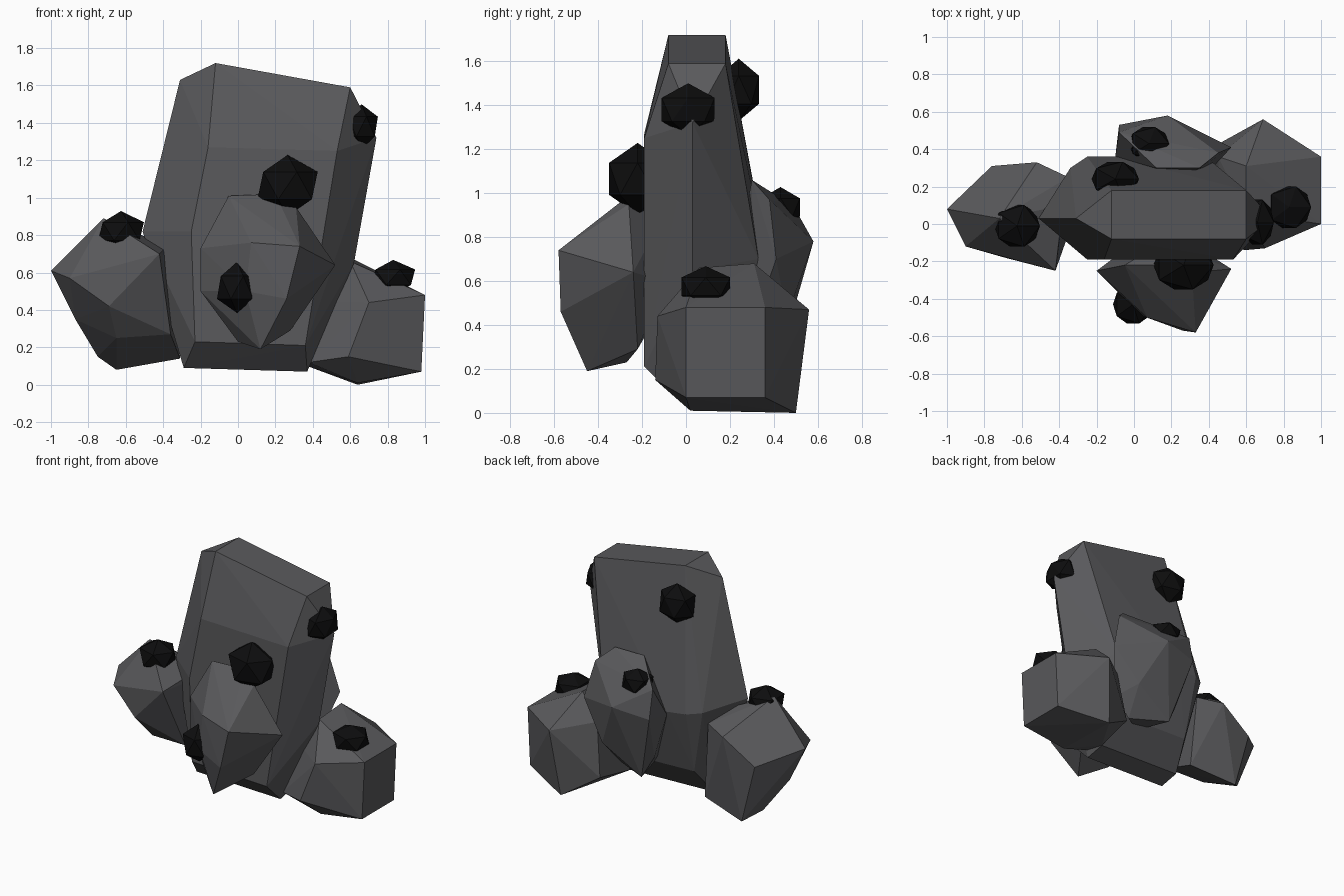
import bpy, bmesh
from mathutils import Matrix, Vector


def material(name, c):
    m = bpy.data.materials.new(name)
    m.diffuse_color = (c, c, c * 1.06, 1)
    return m


stone = material("stone", 0.1)
coal = material("coal", 0.004)


def finish(name, bm, mat):
    bmesh.ops.recalc_face_normals(bm, faces=bm.faces)
    me = bpy.data.meshes.new(name)
    bm.to_mesh(me)
    bm.free()
    me.materials.append(mat)
    bpy.context.collection.objects.link(bpy.data.objects.new(name, me))


def rock(name, corners):
    """Faceted boulder: convex hull of a few corner points."""
    bm = bmesh.new()
    for c in corners:
        bm.verts.new(c)
    res = bmesh.ops.convex_hull(bm, input=bm.verts)
    loose = {g for g in res["geom_interior"] + res["geom_unused"]
             if isinstance(g, bmesh.types.BMVert)}
    bmesh.ops.delete(bm, geom=list(loose), context='VERTS')
    finish(name, bm, stone)


def nodule(name, center, radii):
    """Small dark low-poly lump set into the rock."""
    bm = bmesh.new()
    bmesh.ops.create_icosphere(
        bm, subdivisions=1, radius=1.09,
        matrix=Matrix.Translation(Vector(center)) @ Matrix.Diagonal((*radii, 1)))
    finish(name, bm, coal)


# Tall central slab
rock("main_slab", [
    (-.12, -.08, 1.72), (-.12, .18, 1.72), (.6, -.08, 1.59), (.6, .18, 1.59),
    (-.31, .03, 1.63), (.74, .03, 1.32), (-.16, -.19, 1.27), (.53, -.19, 1.25),
    (-.25, -.19, .82), (.42, -.19, .68), (-.23, -.19, .23), (.36, -.19, .21),
    (-.51, .03, .82), (.62, .03, .65), (-.25, .36, .76), (-.1, .36, .74),
    (.42, .33, .7), (-.34, .3, .77), (-.24, .25, .31), (.36, .25, .29),
    (-.29, -.05, .09), (.37, -.05, .07), (-.29, .1, .12), (.37, .1, .1)])

# Left boulder, leaning forward
rock("left_boulder", [
    (-1, .08, .61), (-.9, -.12, .57), (-.69, -.18, .42), (-.42, -.25, .7),
    (-.72, .03, .89), (-.38, .1, .74), (-.76, .31, .5), (-.52, .33, .66),
    (-.35, .25, .68), (-.87, .07, .35), (-.65, -.04, .25), (-.36, -.08, .27),
    (-.65, .3, .08), (-.75, .2, .15), (-.31, .23, .14)])

# Right boulder
rock("right_boulder", [
    (1, 0, .48), (1, .36, .48), (.98, .36, .07), (.98, 0, .07),
    (.7, -.13, .44), (.59, -.14, .15), (.46, .04, .45), (.38, -.04, .12),
    (.69, .56, .47), (.64, .5, 0), (.64, .02, .01), (.6, .06, .66),
    (.6, .31, .68), (.37, .1, .1), (.4, .4, .15), (.45, .36, .52)])

# Front boulder
rock("front_boulder", [
    (.33, -.58, .74), (.07, -.5, .76), (-.2, -.25, .73), (-.2, -.25, .5),
    (-.05, -.22, 1.01), (.2, -.22, 1.02), (.31, -.26, .95), (.52, -.24, .64),
    (.28, -.22, .29), (.12, -.45, .19), (0, -.27, .23), (.26, -.57, .46),
    (.04, -.49, .5), (0, -.1, .5), (.3, -.1, .6), (.15, -.1, .9)])

# Back boulder
rock("back_boulder", [
    (.12, .3, 1.06), (.35, .3, 1.06), (-.08, .49, .94), (.45, .38, .97),
    (.52, .41, .7), (.18, .58, .78), (-.08, .53, .74), (-.1, .36, .72),
    (.05, .43, .26), (-.03, .4, .41), (.34, .46, .44), (.1, .15, .3),
    (.42, .3, .38), (.3, .3, .25)])

# Dark nodules
for i, (c, r) in enumerate([
        ((.66, .01, 1.38), (.09, .13, .11)),
        ((.265, -.22, 1.065), (.165, .14, .15)),
        ((-.625, -.01, .82), (.125, .12, .1)),
        ((.83, .09, .575), (.12, .12, .085)),
        ((-.005, -.43, .52), (.11, .11, .125)),
        ((-.1, .24, 1.47), (.13, .1, .13)),
        ((.08, .43, .935), (.11, .095, .085))]):
    nodule(f"nodule_{i + 1}", c, r)
